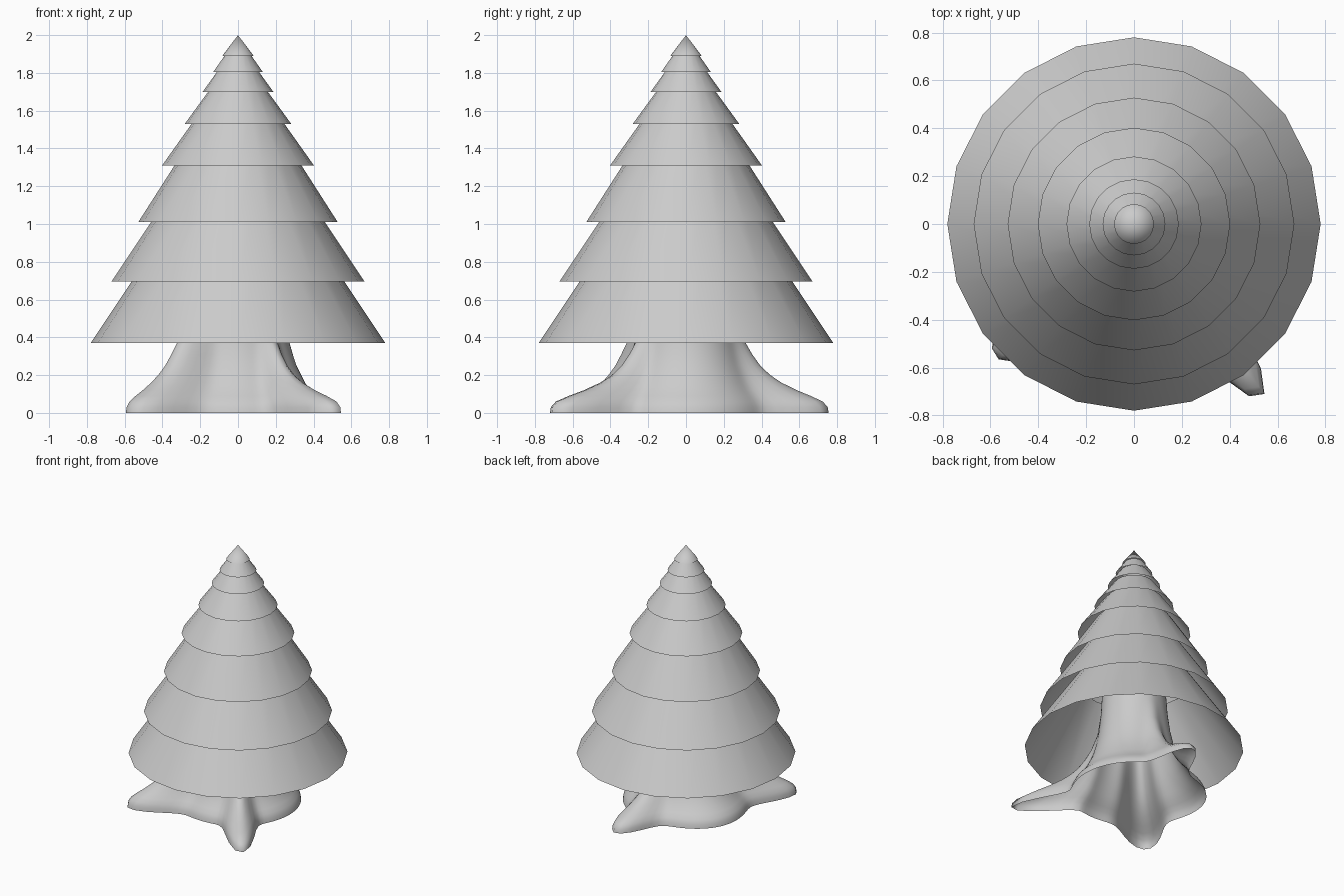
import bpy, bmesh, math

if "Cube" in bpy.data.objects:
    bpy.data.objects.remove(bpy.data.objects["Cube"])


def loft(name, rings):
    """Skin a list of equal-length closed rings; one-point rings make an apex."""
    bm = bmesh.new()
    rows = [[bm.verts.new(p) for p in ring] for ring in rings]
    for a, b in zip(rows, rows[1:]):
        n = len(a)
        for i in range(n):
            j = (i + 1) % n
            if len(b) == 1:
                bm.faces.new((a[i], a[j], b[0]))
            else:
                bm.faces.new((a[i], a[j], b[j], b[i]))
    mesh = bpy.data.meshes.new(name)
    bm.to_mesh(mesh)
    bm.free()
    obj = bpy.data.objects.new(name, mesh)
    bpy.context.collection.objects.link(obj)
    for p in mesh.polygons:
        p.use_smooth = True
    return obj


def circle(r, z, n=20):
    return [(r * math.cos(2 * math.pi * i / n), r * math.sin(2 * math.pi * i / n), z)
            for i in range(n)]


def bump(t, angle, width):
    """Smooth lobe around an angle."""
    return math.exp(-(math.remainder(t - angle, 2 * math.pi) / width) ** 2)


# Foliage tiers: open 20-sided cone shells (rim radius, rim height, slope)
tiers = [(0.78, 0.37, 0.667), (0.67, 0.695, 0.665), (0.528, 1.01, 0.64),
         (0.402, 1.31, 0.71), (0.282, 1.53, 0.73), (0.187, 1.70, 0.72),
         (0.131, 1.805, 0.70)]
for k, (r, z, slope) in enumerate(tiers):
    top = r * 0.52
    loft(f"foliage_tier_{k + 1}", [circle(r, z), circle(top, z + (r - top) / slope)])

# Pointed top tier
loft("foliage_tip", [circle(0.083, 1.89), [(0, 0, 2.0)]])

# Trunk: open shell flaring into three roots (angle, length, width, height falloff)
roots = [(math.radians(-53.5), 0.90, 0.17, 1.0),
         (math.radians(224), 0.80, 0.25, 0.36),
         (math.radians(83), 0.76, 0.22, 0.9)]
# Height, radius between roots, root reach from 0 (trunk) to 1 (tip)
levels = [(0.0, 0.45, 1.0), (0.03, 0.445, 1.0), (0.06, 0.43, 0.96), (0.09, 0.405, 0.82),
          (0.12, 0.38, 0.65), (0.16, 0.355, 0.46), (0.20, 0.335, 0.33), (0.25, 0.31, 0.24),
          (0.31, 0.29, 0.17), (0.38, 0.27, 0.11), (0.50, 0.25, 0.04),
          (0.65, 0.235, 0.01), (0.85, 0.225, 0.0), (1.0, 0.22, 0.0)]
rings = []
for z, base, reach in levels:
    ring = []
    for i in range(96):
        t = 2 * math.pi * i / 96
        # web of bark on the left between the back and front-left roots
        r = base + 0.07 * reach ** 0.6 * bump(t, math.radians(152), 0.65)
        for angle, length, width, falloff in roots:
            r += (length - 0.45) * reach ** falloff * bump(t, angle, width)
        ring.append((r * math.cos(t), r * math.sin(t), z))
    rings.append(ring)
loft("trunk_with_roots", rings)
